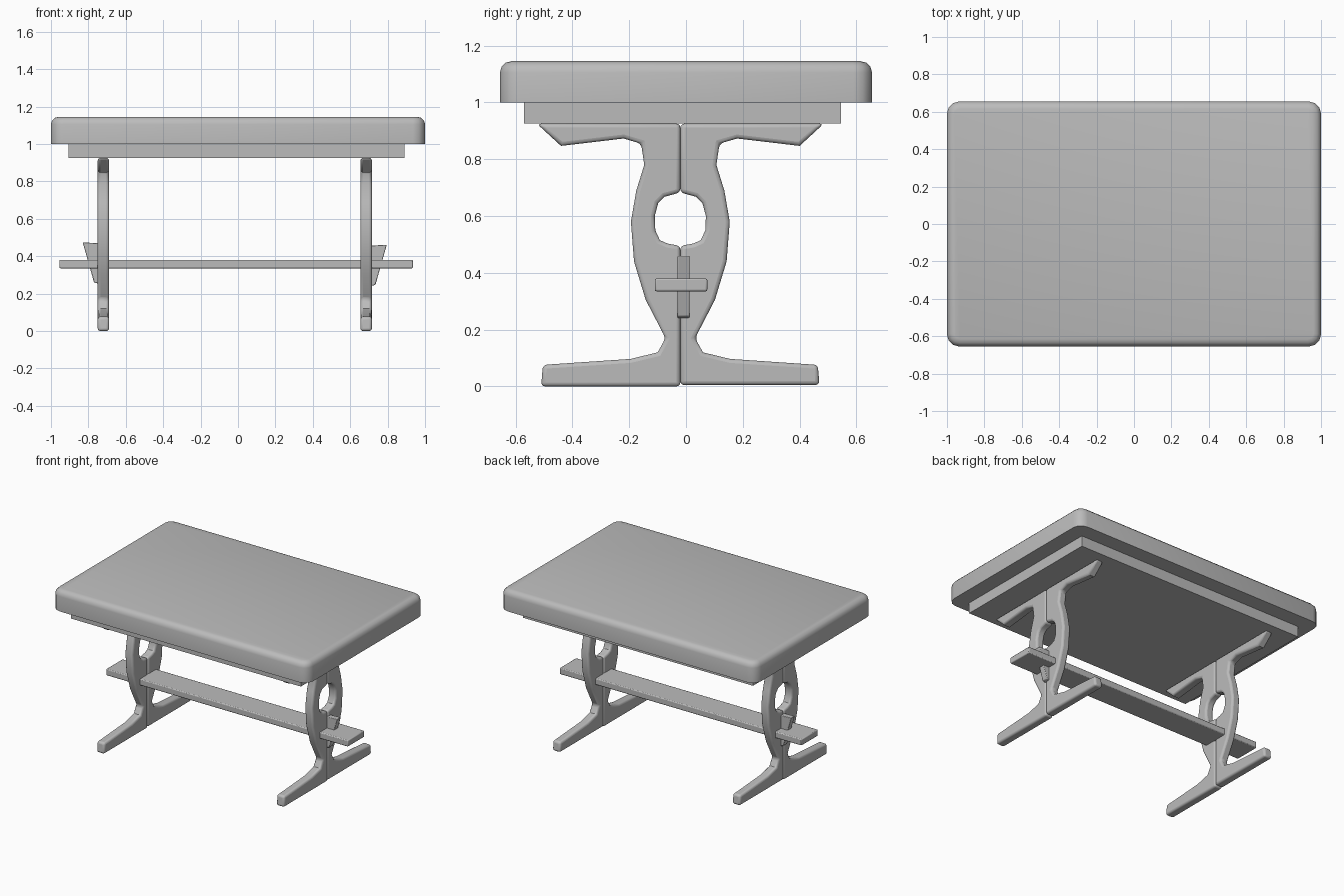
import bpy
import bmesh
import math
from mathutils import Vector

if "Cube" in bpy.data.objects:
    bpy.data.objects.remove(bpy.data.objects["Cube"], do_unlink=True)

grey = bpy.data.materials.new("plain grey")
grey.use_nodes = True
COLOUR = (0.5, 0.5, 0.5, 1)
grey.diffuse_color = COLOUR
grey.node_tree.nodes["Principled BSDF"].inputs["Base Color"].default_value = COLOUR


def finish(bm, name, bevel=0, segments=2, smooth=40):
    """Turn a bmesh into a named, shaded object with optional rounded edges."""
    bmesh.ops.recalc_face_normals(bm, faces=bm.faces)
    mesh = bpy.data.meshes.new(name)
    bm.to_mesh(mesh)
    bm.free()
    mesh.materials.append(grey)
    obj = bpy.data.objects.new(name, mesh)
    bpy.context.collection.objects.link(obj)
    if bevel:
        mod = obj.modifiers.new("rounded edges", "BEVEL")
        mod.width = bevel
        mod.segments = segments
        mod.limit_method = "ANGLE"
        mod.angle_limit = math.radians(55)
    bpy.ops.object.select_all(action="DESELECT")
    obj.select_set(True)
    bpy.context.view_layer.objects.active = obj
    bpy.ops.object.shade_smooth_by_angle(angle=math.radians(smooth))
    return obj


def box(low, high):
    bm = bmesh.new()
    bmesh.ops.create_cube(bm, size=1)
    low, high = Vector(low), Vector(high)
    for v in bm.verts:
        v.co = (low + high) / 2 + v.co * (high - low)
    return bm


def prism(points, direction):
    """Extrude a flat outline along a direction."""
    bm = bmesh.new()
    face = bm.faces.new([bm.verts.new(p) for p in points])
    out = bmesh.ops.extrude_face_region(bm, geom=[face])
    verts = [g for g in out["geom"] if isinstance(g, bmesh.types.BMVert)]
    bmesh.ops.translate(bm, vec=direction, verts=verts)
    return bm


# Tabletop: rounded corners, soft upper rim, sharp lower rim
bm = box((-1, -0.655, 1.0), (1, 0.655, 1.145))
corners = [e for e in bm.edges if abs(e.verts[0].co.z - e.verts[1].co.z) > 0.1]
bmesh.ops.bevel(bm, geom=corners, offset=0.065, segments=3, profile=0.5, affect="EDGES")
rim = [e for e in bm.edges if all(v.co.z > 1.14 for v in e.verts)]
bmesh.ops.bevel(bm, geom=rim, offset=0.04, segments=3, profile=0.5, affect="EDGES")
finish(bm, "tabletop", smooth=50)

# Apron below the top
finish(box((-0.905, -0.57, 0.925), (0.89, 0.545, 1.0)), "apron")

# Stretcher plank through both trestles
finish(box((-0.955, -0.11, 0.335), (0.935, 0.075, 0.38)), "stretcher", bevel=0.006)

# Half of a trestle: distance from the seam, height
MIDDLE = -0.02
HALF = [(0, 0.005), (0.49, 0.005), (0.484, 0.076), (0.175, 0.097), (0.08, 0.12),
        (0.052, 0.17), (0.122, 0.305), (0.163, 0.44), (0.174, 0.58), (0.155, 0.69),
        (0.127, 0.78), (0.138, 0.855), (0.2, 0.873), (0.42, 0.847), (0.505, 0.925),
        (0, 0.925), (0, 0.683), (0.055, 0.668), (0.078, 0.645), (0.09, 0.6),
        (0.088, 0.55), (0.072, 0.515), (0.045, 0.503), (0, 0.495)]

for side, x, base in (("right", -0.75, 0), ("left", 0.655, 0.003)):
    for end, s in (("front", -1), ("back", 1)):
        outline = [(x, MIDDLE + s * d, max(z, base)) for d, z in HALF]
        if s < 0:
            outline = [(px, py, 0 if pz < 0.01 else pz) for px, py, pz in outline]
        finish(prism(outline, (0.061, 0, 0)), side + "_trestle_" + end, bevel=0.014, segments=3)

# Wedges that lock the stretcher outside each trestle
for side, x, s, top in (("right", -0.745, -1, 0.473), ("left", 0.71, 1, 0.46)):
    outline = [(x, -0.03, top - 0.003), (x + s * 0.085, -0.03, top),
               (x + s * 0.025, -0.03, top - 0.213), (x, -0.03, top - 0.22)]
    finish(prism(outline, (0, 0.043, 0)), side + "_wedge", bevel=0.004)
